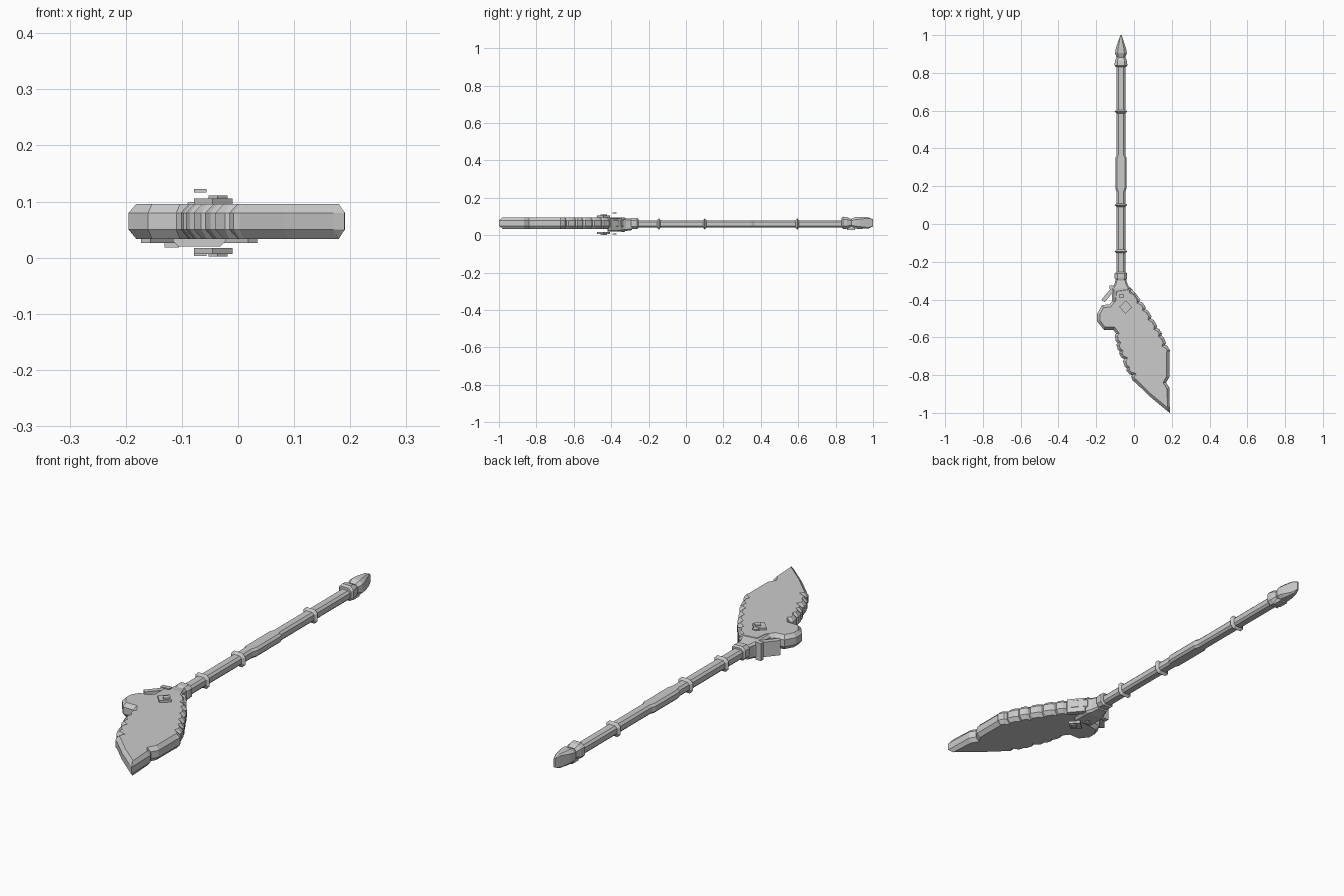
import bpy
import bmesh
from math import radians
from mathutils import Vector, Matrix

if "Cube" in bpy.data.objects:
    bpy.data.objects.remove(bpy.data.objects["Cube"])

grey = bpy.data.materials.new("plain_grey")
grey.use_nodes = True
colour = (0.6, 0.6, 0.6, 1)
grey.diffuse_color = colour
grey.node_tree.nodes["Principled BSDF"].inputs["Base Color"].default_value = colour

AXIS_X = -0.069   # centre line of the shaft
AXIS_Z = 0.06


def finish(name, bm):
    bmesh.ops.recalc_face_normals(bm, faces=bm.faces)
    mesh = bpy.data.meshes.new(name)
    bm.to_mesh(mesh)
    bm.free()
    mesh.materials.append(grey)
    obj = bpy.data.objects.new(name, mesh)
    bpy.context.collection.objects.link(obj)
    return obj


def skin(name, rings):
    """Join closed rings of points and cap both ends."""
    bm = bmesh.new()
    loops = [[bm.verts.new(p) for p in ring] for ring in rings]
    n = len(loops[0])
    for a, b in zip(loops, loops[1:]):
        for i in range(n):
            j = (i + 1) % n
            bm.faces.new((a[i], a[j], b[j], b[i]))
    bm.faces.new(loops[0])
    bm.faces.new(loops[-1])
    return finish(name, bm)


def rod(name, sections, z=AXIS_Z, chamfer=0.45):
    """Loft chamfered rectangles (y, half width, half height) along y."""
    rings = []
    for y, w, h in sections:
        c = chamfer * min(w, h)
        corners = [(w, h - c), (w - c, h), (c - w, h), (-w, h - c),
                   (-w, c - h), (c - w, -h), (w - c, -h), (w, c - h)]
        rings.append([(AXIS_X + u, y, z + v) for u, v in corners])
    return skin(name, rings)


def box(name, centre, size, turn=0):
    bm = bmesh.new()
    matrix = (Matrix.Translation(centre) @ Matrix.Rotation(radians(turn), 4, "Z")
              @ Matrix.Diagonal((*size, 1)))
    bmesh.ops.create_cube(bm, size=1, matrix=matrix)
    return finish(name, bm)


def serrate(points, depth=0.008):
    """Add a raised tooth near the end of every stretch of an edge."""
    result = []
    for a, b in zip(points, points[1:]):
        a, b = Vector(a), Vector(b)
        d = (b - a).normalized()
        out = Vector((-d.y, d.x)) * depth
        result += [a, a.lerp(b, 0.25) + out, a.lerp(b, 0.85) + out]
    return result + [Vector(points[-1])]


def inset(points, amount):
    """Shrink a clockwise outline with limited mitres."""
    result = []
    for i, p in enumerate(points):
        d1 = (p - points[i - 1]).normalized()
        d2 = (points[(i + 1) % len(points)] - p).normalized()
        n1, n2 = Vector((d1.y, -d1.x)), Vector((d2.y, -d2.x))
        m = (n1 + n2).normalized()
        result.append(p + m * amount / max(m.dot(n1), 0.6))
    return result


# Blade: toothed outer and inner edges, notched tip and rounded rear lobe
outer_edge = serrate([(-0.035, -0.335), (-0.01, -0.355), (0.03, -0.41), (0.06, -0.45),
                      (0.09, -0.5), (0.12, -0.55), (0.145, -0.59), (0.165, -0.64),
                      (0.187, -0.68)])
tip = [(0.187, -0.81), (0.17, -0.84), (0.187, -0.865), (0.19, -1), (0.17, -0.985),
       (0.08, -0.91)]
inner_edge = serrate([(0.003, -0.835), (-0.01, -0.8), (-0.038, -0.765), (-0.053, -0.715),
                      (-0.075, -0.675), (-0.087, -0.63), (-0.095, -0.58)])
lobe = [(-0.11, -0.56), (-0.16, -0.56), (-0.195, -0.515), (-0.195, -0.475),
        (-0.17, -0.43), (-0.13, -0.425), (-0.11, -0.4), (-0.105, -0.345)]
outline = outer_edge + [Vector(p) for p in tip] + inner_edge + [Vector(p) for p in lobe]
face = inset(outline, 0.014)
levels = [(face, 0.033), (outline, 0.05), (outline, 0.08), (face, 0.096)]
skin("blade", [[(p.x, p.y, z) for p in pts] for pts, z in levels])

# Shaft with a wider grip
thin, wide, high = 0.023, 0.03, 0.02
rod("shaft", [(-0.3, thin, high), (0.17, thin, high), (0.19, wide, high),
              (0.35, wide, high), (0.365, thin, high), (0.85, thin, high)])

# Pointed rings along the shaft
for i, y in enumerate((-0.145, 0.1, 0.595)):
    rod(f"shaft_ring_{i + 1}", [(y - 0.009, thin, high), (y, 0.034, 0.031),
                                (y + 0.009, thin, high)])

# Socket between shaft and blade
rod("socket_collar", [(-0.3, 0.025, 0.025), (-0.288, 0.033, 0.03), (-0.262, 0.033, 0.03),
                      (-0.255, 0.026, 0.024)], z=0.063)
rod("socket", [(-0.42, 0.047, 0.037), (-0.34, 0.047, 0.037), (-0.32, 0.035, 0.034),
               (-0.29, 0.027, 0.03)], z=0.057, chamfer=0.25)
box("socket_lug", (-0.118, -0.335, 0.056), (0.026, 0.02, 0.076))

# Slanted fins on both sides of the socket
for side, name in ((1, "left_fin"), (-1, "right_fin")):
    box(name, (AXIS_X + side * 0.07, -0.378, 0.058), (0.022, 0.078, 0.064), side * 40)

# Diamond studs and small square plates above and below
for name, stud_z, cap_z, plate_z in (("upper", 0.1, 0.108, 0.119),
                                     ("lower", 0.012, 0.005, 0.006)):
    box(name + "_stud", (-0.044, -0.44, stud_z), (0.049, 0.049, 0.011), 42)
    box(name + "_stud_cap", (-0.036, -0.44, cap_z), (0.024, 0.024, 0.006), 42)
    box(name + "_plate", (-0.067, -0.382, plate_z), (0.022, 0.022, 0.006))

# Pommel: collar, waist and a wedge point
rod("pommel_collar", [(0.832, 0.028, 0.025), (0.84, 0.034, 0.033), (0.862, 0.032, 0.031),
                      (0.885, 0.024, 0.02)], z=0.066)
rod("pommel_point", [(0.88, 0.022, 0.02), (0.905, 0.032, 0.031), (0.93, 0.027, 0.032),
                     (0.975, 0.012, 0.03), (1, 0.003, 0.019)], z=0.066)
box("pommel_lug", (AXIS_X, 0.882, 0.04), (0.036, 0.045, 0.022))
